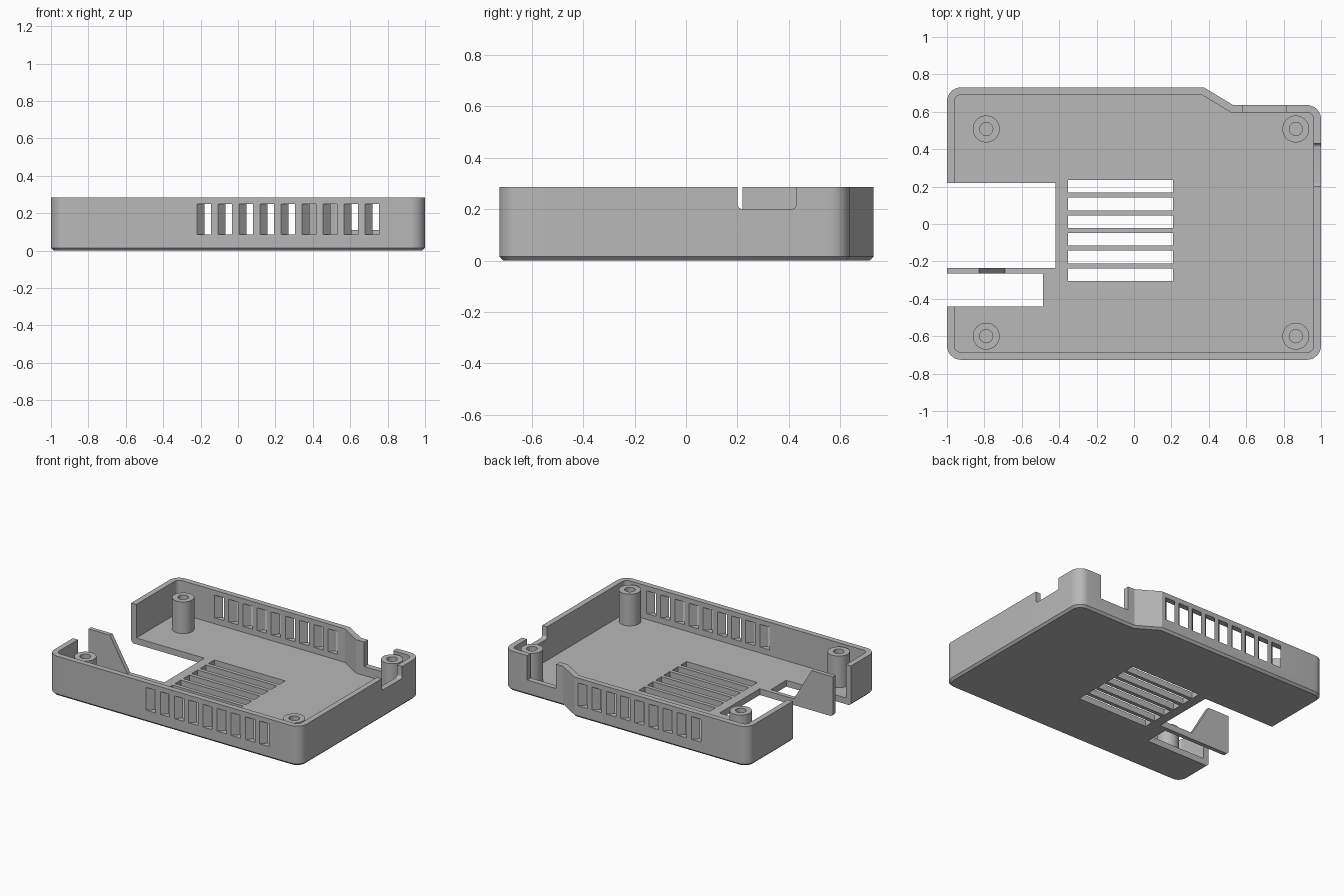
import bpy, bmesh, math
from mathutils import Vector

cube = bpy.data.objects.get("Cube")
if cube:
    bpy.data.objects.remove(cube, do_unlink=True)

HEIGHT, FLOOR, WALL, CHAMFER = 0.285, 0.045, 0.04, 0.015
FRONT, BACK = -0.726, 0.73

grey = bpy.data.materials.new("plastic_grey")
grey.use_nodes = True
colour = (0.48, 0.48, 0.48, 1)
grey.diffuse_color = colour
grey.node_tree.nodes["Principled BSDF"].inputs["Base Color"].default_value = colour


def loft(name, rings):
    """Solid from matching rings of 3D points, capped at both ends."""
    bm = bmesh.new()
    loops = [[bm.verts.new(p) for p in ring] for ring in rings]
    n = len(loops[0])
    for low, high in zip(loops, loops[1:]):
        for i in range(n):
            j = (i + 1) % n
            bm.faces.new((low[i], low[j], high[j], high[i]))
    bm.faces.new(loops[0])
    bm.faces.new(loops[-1])
    bmesh.ops.recalc_face_normals(bm, faces=bm.faces)
    mesh = bpy.data.meshes.new(name)
    bm.to_mesh(mesh)
    bm.free()
    mesh.materials.append(grey)
    obj = bpy.data.objects.new(name, mesh)
    bpy.context.scene.collection.objects.link(obj)
    return obj


def prism(name, points, low, high, axis="z"):
    """Extrude a flat profile along one axis."""
    place = {"z": lambda a, b, h: (a, b, h),
             "y": lambda a, b, h: (a, h, b),
             "x": lambda a, b, h: (h, a, b)}[axis]
    return loft(name, [[place(a, b, h) for a, b in points] for h in (low, high)])


def rect(x0, x1, y0, y1):
    return [(x0, y0), (x1, y0), (x1, y1), (x0, y1)]


def circle(x, y, r, n=32):
    return [(x + r * math.cos(math.tau * i / n), y + r * math.sin(math.tau * i / n))
            for i in range(n)]


def rounded(corners, radii, steps=8):
    """Round the corners of a polygon; a zero radius keeps one sharp."""
    out = []
    for i, (c, r) in enumerate(zip(corners, radii)):
        c = Vector(c)
        if r == 0:
            out.append(tuple(c))
            continue
        before = (Vector(corners[i - 1]) - c).normalized() * r
        after = (Vector(corners[(i + 1) % len(corners)]) - c).normalized() * r
        for s in range(steps + 1):
            t = s / steps * math.pi / 2
            p = c + before * (1 - math.sin(t)) + after * (1 - math.cos(t))
            out.append(tuple(p))
    return out


def outline(d, r):
    """Case footprint, inset by d, with the stepped back edge."""
    corners = [(-1 + d, FRONT + d), (1 - d, FRONT + d), (1 - d, 0.636 - d),
               (0.53 - 0.27 * d, 0.636 - d), (0.374 - 0.27 * d, BACK - d), (-1 + d, BACK - d)]
    return rounded(corners, [r, r, r, 0, 0, r])


def cut(target, cutter):
    cutter.hide_render = True
    mod = target.modifiers.new("cut", "BOOLEAN")
    mod.operation, mod.solver, mod.object = "DIFFERENCE", "EXACT", cutter
    bpy.context.view_layer.objects.active = target
    bpy.ops.object.modifier_apply(modifier=mod.name)
    bpy.data.objects.remove(cutter, do_unlink=True)


# Tray: chamfered outer body, hollowed from above
levels = [(CHAMFER, 0.06, 0), (0, 0.075, CHAMFER), (0, 0.075, HEIGHT)]
tray = loft("case_tray", [[(x, y, z) for x, y in outline(d, r)] for d, r, z in levels])
cut(tray, prism("cavity", outline(WALL, 0.035), FLOOR, 0.5))

# Open bays through the floor and right-hand wall, leaving a thin rib between
cut(tray, prism("large_bay", rect(-1.1, -0.42, -0.235, 0.22), -0.1, 0.5))
cut(tray, prism("small_bay", rect(-1.1, -0.487, -0.44, -0.265), -0.1, 0.5))

# Floor vents
for i in range(6):
    y = 0.168 - i * 0.0945
    cut(tray, prism("floor_vent", rect(-0.352, 0.209, y, y + 0.067), -0.1, 0.1))

# Slanted vents in the front and back walls
for wall_y, first_x in ((FRONT, -0.22), (BACK - WALL, -0.669)):
    for i in range(9):
        x, e = first_x + i * 0.1123, 0.015
        slot = [(x - e, wall_y - e), (x - e + 0.075, wall_y - e),
                (x + WALL + e + 0.075, wall_y + WALL + e), (x + WALL + e, wall_y + WALL + e)]
        cut(tray, prism("wall_vent", slot, 0.087, 0.25))

# Notches in the back and left-hand walls
cut(tray, prism("back_notch", rect(0.583, 0.813, 0.11, 0.5), 0.56, 0.8, "y"))
side = rounded(rect(0.2, 0.43, 0.2, 0.5), [0.02, 0.02, 0, 0])
cut(tray, prism("side_notch", side, 0.93, 1.1, "x"))

# Screw posts
parts = [tray]
for x in (-0.79, 0.865):
    for y in (-0.6, 0.508):
        post = prism("screw_post", circle(x, y, 0.072), FLOOR - 0.01, 0.272)
        cut(post, prism("screw_hole", circle(x, y, 0.035), FLOOR + 0.005, 0.5))
        parts.append(post)

# Upright fin on the rib
fin = [(-1, FLOOR - 0.01), (-0.69, FLOOR - 0.01), (-0.69, FLOOR), (-0.83, HEIGHT), (-1, HEIGHT)]
parts.append(prism("divider_fin", fin, -0.265, -0.235, "y"))

# Smooth the curved walls, keep edges sharp
bpy.ops.object.select_all(action="DESELECT")
for obj in parts:
    obj.select_set(True)
bpy.context.view_layer.objects.active = tray
bpy.ops.object.shade_smooth_by_angle(angle=math.radians(30))
